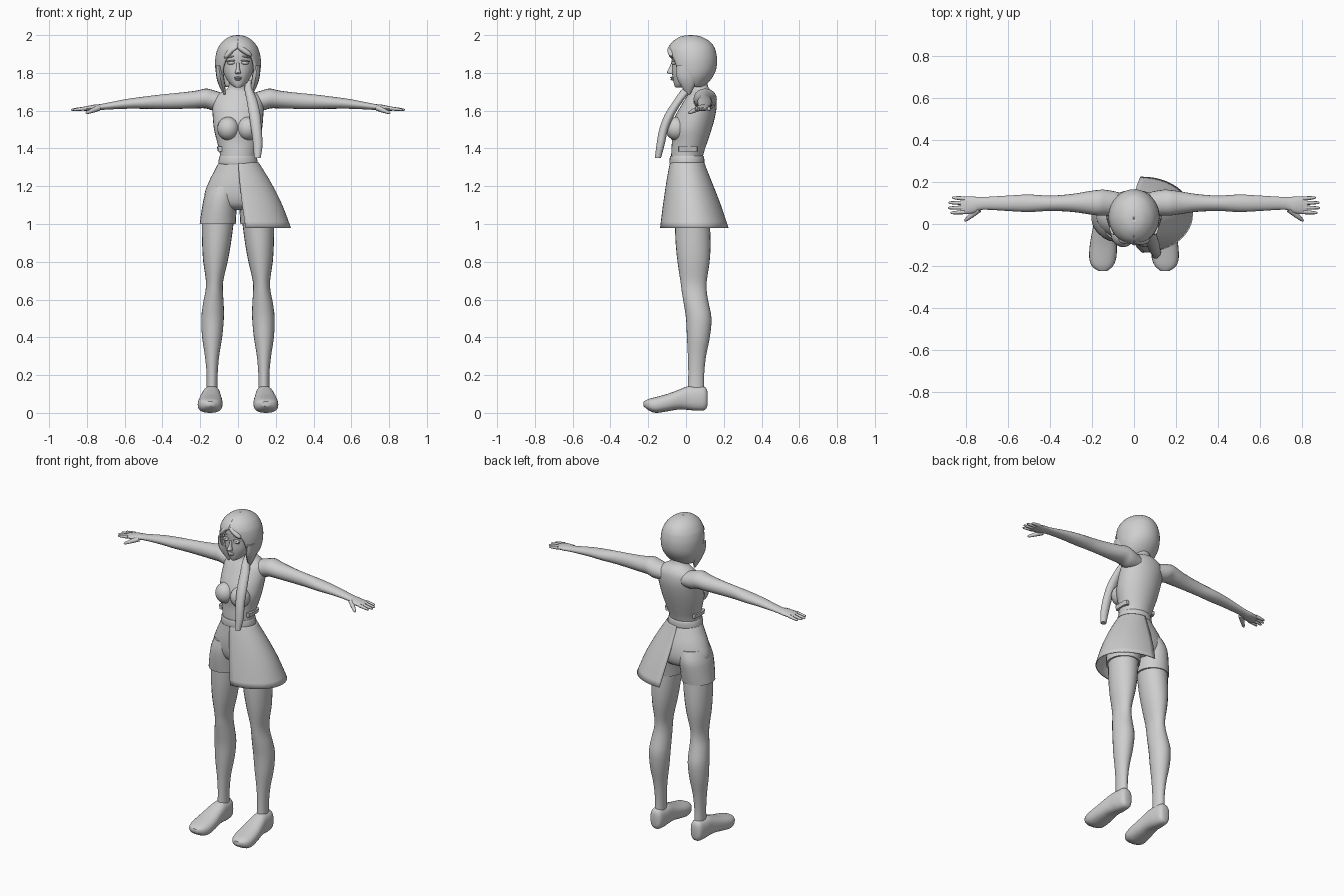
import bpy, bmesh, math
from mathutils import Vector

grey = bpy.data.materials.new("light_grey")
grey.diffuse_color = (0.62, 0.62, 0.62, 1)


def finish(name, bm, angle=45):
    bmesh.ops.recalc_face_normals(bm, faces=bm.faces)
    me = bpy.data.meshes.new(name)
    bm.to_mesh(me)
    bm.free()
    me.materials.append(grey)
    ob = bpy.data.objects.new(name, me)
    bpy.context.collection.objects.link(ob)
    bpy.ops.object.select_all(action='DESELECT')
    ob.select_set(True)
    bpy.context.view_layer.objects.active = ob
    bpy.ops.object.shade_smooth_by_angle(angle=math.radians(angle))
    return ob


def smooth_rings(rings, steps):
    # Catmull-Rom interpolation between the given cross-sections
    out = []
    for i in range(len(rings) - 1):
        p = [rings[max(i - 1, 0)], rings[i], rings[i + 1], rings[min(i + 2, len(rings) - 1)]]
        for s in range(steps):
            t = s / steps
            out.append([0.5 * (2 * b + (c - a) * t + (2 * a - 5 * b + 4 * c - d) * t * t
                               + (3 * b - a - 3 * c + d) * t ** 3) for a, b, c, d in zip(*p)])
    return out + [list(rings[-1])]


def loft(name, rings, axis='z', n=24, steps=3, side=1, power=1.0, thick=0):
    # ring: (position, u0, u1, v0, v1[, start gap, end gap]) as extents of an oval
    bm = bmesh.new()
    rows = []
    for r in smooth_rings(rings, steps):
        t, u0, u1, v0, v1 = r[:5]
        g0, g1 = r[5:] if len(r) > 5 else (0, 0)
        row = []
        for k in range(n + 1):
            a = g0 + (2 * math.pi - g0 - g1) * k / n
            s, c = math.sin(a), math.cos(a)
            s = math.copysign(abs(s) ** power, s)
            c = math.copysign(abs(c) ** power, c)
            u, v = (u0 + u1) / 2 + (u1 - u0) / 2 * s, (v0 + v1) / 2 - (v1 - v0) / 2 * c
            co = {'z': (u, v, t), 'x': (t, u, v), 'y': (u, t, v)}[axis]
            row.append(bm.verts.new((co[0] * side, co[1], co[2])))
        rows.append(row)
    for a, b in zip(rows, rows[1:]):
        for k in range(n):
            bm.faces.new((a[k], a[k + 1], b[k + 1], b[k]))
    if not thick:
        for row in (rows[0], rows[-1]):
            bm.faces.new(row[:-1])
    bmesh.ops.remove_doubles(bm, verts=bm.verts, dist=0.0002)
    ob = finish(name, bm)
    if thick:
        m = ob.modifiers.new("thickness", 'SOLIDIFY')
        m.thickness = thick
        m.offset = -1
    return ob


def ball(name, center, size, rot=0):
    bm = bmesh.new()
    bmesh.ops.create_uvsphere(bm, u_segments=20, v_segments=12, radius=1)
    bmesh.ops.scale(bm, vec=size, verts=bm.verts)
    ob = finish(name, bm)
    ob.location = center
    ob.rotation_euler[1] = rot
    return ob


def rod(name, a, b, r0, r1):
    # tapered rod with a rounded tip
    a, b = Vector(a), Vector(b)
    d = b - a
    bm = bmesh.new()
    prev = None
    for t, r in ((0, r0), (0.5, (r0 + r1) / 2 * 1.05), (0.9, r1), (1, r1 * 0.4)):
        row = [bm.verts.new((r * math.cos(k * math.pi / 4), r * math.sin(k * math.pi / 4), t * d.length))
               for k in range(8)]
        if prev:
            for k in range(8):
                bm.faces.new((prev[k], prev[(k + 1) % 8], row[(k + 1) % 8], row[k]))
        else:
            bm.faces.new(row)
        prev = row
    bm.faces.new(prev)
    ob = finish(name, bm, 60)
    ob.location = a
    ob.rotation_euler = d.to_track_quat('Z', 'Y').to_euler()


# Torso and neck
loft("torso", [(1.34, -.095, .095, -.078, .085), (1.38, -.097, .097, -.078, .095),
               (1.44, -.112, .112, -.075, .115), (1.50, -.127, .127, -.08, .135),
               (1.56, -.133, .133, -.062, .152), (1.62, -.135, .135, -.03, .162),
               (1.67, -.125, .125, .0, .158), (1.70, -.085, .085, .02, .142),
               (1.725, -.05, .05, .022, .118), (1.80, -.043, .043, .01, .10)], n=32)
# Waistband
loft("waistband", [(1.315, -.1, .1, -.084, .094), (1.325, -.104, .104, -.087, .097),
                   (1.35, -.1, .1, -.086, .096), (1.36, -.096, .096, -.083, .092)], n=32)
# Shorts, hip section
loft("shorts_hips", [(1.075, -.08, .08, -.03, .09), (1.10, -.15, .15, -.065, .13),
                     (1.15, -.178, .178, -.082, .145), (1.22, -.156, .156, -.086, .135),
                     (1.28, -.126, .126, -.082, .112), (1.33, -.1, .1, -.078, .09)], n=32)
# Half skirt wrapped round one side
loft("half_skirt", [(1.325, -.108, .11, -.084, .098, 0, 3.1), (1.29, -.125, .132, -.092, .11, 0, 3.1),
                    (1.21, -.16, .18, -.106, .142, 0, 3.1), (1.10, -.19, .235, -.122, .185, 0, 3.1),
                    (.98, -.20, .28, -.137, .225, 0, 3.1)], thick=.006)

for side, tag in ((1, "left"), (-1, "right")):
    # Shorts leg
    loft(tag + "_shorts_leg", [(1.0, .012, .203, -.07, .132), (1.07, .008, .193, -.08, .142),
                               (1.14, .0, .18, -.084, .148), (1.20, .0, .155, -.075, .13)], side=side)
    # Leg
    loft(tag + "_leg", [(1.03, .02, .192, -.06, .125), (.9, .037, .19, -.055, .13),
                        (.8, .055, .184, -.045, .125), (.7, .078, .17, -.03, .11),
                        (.64, .08, .173, -.022, .11), (.58, .076, .185, -.012, .12),
                        (.5, .075, .194, .0, .135), (.4, .084, .19, .005, .126),
                        (.3, .1, .175, .01, .106), (.2, .108, .166, .012, .096),
                        (.1, .108, .167, .008, .098)], side=side)
    # Shoe
    loft(tag + "_shoe", [(.114, .12, .16, .04, .11), (.1, .103, .177, .015, .138),
                         (.05, .095, .186, .012, .141), (.01, .092, .19, .016, .141),
                         (-.04, .088, .2, .018, .122), (-.1, .082, .21, .008, .1),
                         (-.16, .084, .213, .0, .084), (-.2, .1, .2, .015, .073),
                         (-.224, .128, .168, .035, .06)], axis='y', side=side, power=.8)
    # Arm and palm
    loft(tag + "_arm", [(.07, .04, .15, 1.60, 1.69), (.13, .04, .162, 1.60, 1.708),
                        (.17, .04, .162, 1.612, 1.717), (.22, .047, .155, 1.612, 1.706),
                        (.3, .058, .142, 1.61, 1.696), (.4, .062, .135, 1.61, 1.686),
                        (.5, .057, .14, 1.61, 1.674), (.6, .062, .135, 1.61, 1.66),
                        (.72, .068, .128, 1.604, 1.636), (.76, .052, .130, 1.599, 1.632),
                        (.8, .048, .130, 1.599, 1.624), (.825, .05, .128, 1.6, 1.618)],
         axis='x', n=20, side=side)
    # Fingers and thumb
    for i, (y, tip) in enumerate(((.057, .872), (.078, .885), (.1, .882), (.121, .865))):
        rod(f"{tag}_finger_{i}", (side * .805, y, 1.612), (side * tip, y + (i - 1.5) * .003, 1.604), .0105, .0065)
    rod(tag + "_thumb", (side * .738, .07, 1.614), (side * .805, .014, 1.587), .016, .008)
    # Bust
    ball(tag + "_bust", (side * .052, -.05, 1.505), (.058, .06, .062))
    # Side tab on the top
    loft(tag + "_side_tab", [(1.385, .08, .107, -.04, .06), (1.41, .08, .112, -.04, .06)],
         n=16, steps=1, side=side, power=.5)
    # Eye, eyelid and brow
    ball(tag + "_eye", (side * .036, -.066, 1.853), (.021, .012, .009), side * .1)
    ball(tag + "_eyelid", (side * .037, -.068, 1.863), (.025, .012, .004), side * .12)
    ball(tag + "_brow", (side * .04, -.065, 1.885), (.026, .012, .004), side * .15)
    # Hair lock beside the face
    loft(tag + "_side_lock", [(1.84, .085, .118, -.05, .04), (1.78, .074, .115, -.05, .05),
                              (1.73, .068, .1, -.025, .045), (1.685, .066, .076, .005, .02)],
         n=12, side=side)

# Head
loft("head", [(1.723, -.014, .014, -.056, -.02), (1.735, -.034, .034, -.062, .02),
              (1.76, -.056, .056, -.068, .06), (1.80, -.076, .076, -.074, .09),
              (1.85, -.088, .088, -.073, .11), (1.90, -.092, .092, -.076, .12),
              (1.945, -.075, .075, -.065, .11), (1.97, -.03, .03, -.02, .07)], n=28)
# Nose and lips
loft("nose", [(1.795, -.013, .013, -.09, -.06), (1.803, -.015, .015, -.102, -.06),
              (1.825, -.009, .009, -.09, -.06), (1.855, -.007, .007, -.078, -.06)], n=12)
ball("upper_lip", (0, -.07, 1.775), (.021, .014, .005))
ball("lower_lip", (0, -.068, 1.766), (.017, .014, .006))
# Hair cap with an opening for the face
loft("hair_cap", [(2.0, -.004, .004, .02, .03, 0, 0), (1.992, -.045, .045, -.03, .08, 0, 0),
                  (1.965, -.083, .083, -.072, .128, 0, 0), (1.935, -.104, .104, -.092, .15, .02, .02),
                  (1.91, -.114, .114, -.097, .159, .42, .3), (1.87, -.121, .121, -.097, .165, .72, .58),
                  (1.82, -.12, .12, -.09, .16, .85, .78), (1.78, -.112, .112, -.07, .142, .9, .85),
                  (1.745, -.095, .095, -.045, .115, 1, 1), (1.725, -.08, .08, -.02, .092, 1.1, 1.1)],
     n=40, thick=.012)
# Swept fringe
ball("fringe_long", (.032, -.078, 1.918), (.05, .02, .015), .6)
ball("fringe_short", (-.045, -.074, 1.908), (.04, .02, .014), -.85)
# Hair tail hanging over the shoulder
loft("hair_tail", [(1.76, .04, .075, .02, .06), (1.71, .035, .08, -.025, .03),
                   (1.66, .045, .1, -.06, -.01), (1.58, .058, .118, -.112, -.06),
                   (1.50, .07, .125, -.142, -.095), (1.42, .08, .13, -.156, -.113),
                   (1.35, .085, .12, -.165, -.132)], n=16)
